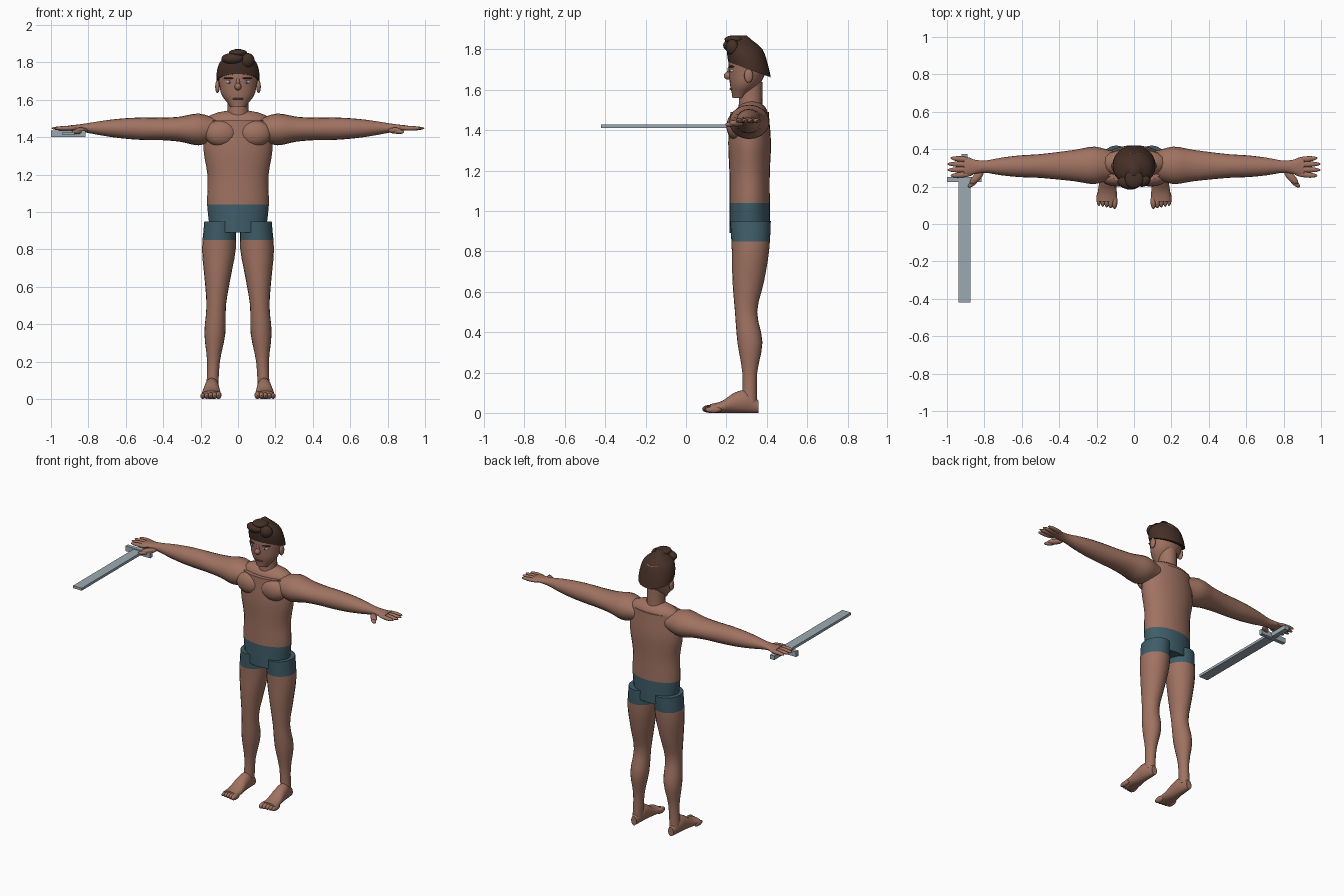
import bpy
import bmesh
import math
from mathutils import Vector, Matrix

if "Cube" in bpy.data.objects:
    bpy.data.objects.remove(bpy.data.objects["Cube"])


def material(name, *rgb):
    mat = bpy.data.materials.new(name)
    mat.use_nodes = True
    mat.diffuse_color = (*rgb, 1)
    shader = mat.node_tree.nodes["Principled BSDF"]
    shader.inputs["Base Color"].default_value = (*rgb, 1)
    return mat


skin = material("skin", .35, .17, .12)
cloth = material("teal_cloth", .05, .11, .14)
hair = material("dark_brown_hair", .06, .03, .02)
steel = material("steel", .33, .4, .45)
eye_white = material("eye_white", .7, .7, .7)
iris = material("iris", .05, .1, .2)
lip = material("lip", .2, .07, .05)
made = []


def finish(name, bm, side, materials, hem=None):
    """Mirror by side, colour faces above the hem differently, and add the object."""
    for vert in bm.verts:
        vert.co.x *= side
    bmesh.ops.recalc_face_normals(bm, faces=bm.faces[:])
    if hem is not None:
        for face in bm.faces:
            face.material_index = int(face.calc_center_median().z > hem)
    mesh = bpy.data.meshes.new(name)
    bm.to_mesh(mesh)
    bm.free()
    for mat in materials:
        mesh.materials.append(mat)
    part = bpy.data.objects.new(name, mesh)
    bpy.context.collection.objects.link(part)
    made.append(part)


def spline(values, t):
    """Catmull-Rom value at t along evenly spaced values."""
    last = len(values) - 1
    i = min(int(t), last - 1)
    f = t - i
    before, a, b, after = (values[max(0, min(last, i + k))] for k in (-1, 0, 1, 2))
    enter, leave = (b - before) / 2, (after - a) / 2
    bend = 3 * (b - a) - 2 * enter - leave
    twist = enter + leave - 2 * (b - a)
    return a + f * (enter + f * (bend + f * twist))


def loft(name, axis, start, end, widths, depths, materials,
         sway=None, side=1, hem=None, tilt=0, sides=20, steps=3):
    """Rounded sections, evenly spaced from start to end; sway moves them along the depth."""
    start, end = Vector(start), Vector(end)
    across, along = {"x": ("y", "z"), "y": ("x", "z"), "z": ("x", "y")}[axis]
    sway = sway or [0] * len(widths)
    count = (len(widths) - 1) * steps
    bm = bmesh.new()
    rings = []
    for i in range(count + 1):
        t = i / steps
        centre = start.lerp(end, i / count)
        width, depth, shift = (spline(values, t) for values in (widths, depths, sway))
        ring = []
        for k in range(sides):
            angle = math.tau * k / sides
            offset = depth * math.sin(angle)
            point = centre.copy()
            setattr(point, across, getattr(point, across) + width * math.cos(angle))
            setattr(point, along, getattr(point, along) + offset + shift)
            setattr(point, axis, getattr(point, axis) + tilt * (1 - i / count) * offset)
            ring.append(bm.verts.new(point))
        rings.append(ring)
    for lower, upper in zip(rings, rings[1:]):
        for k in range(sides):
            bm.faces.new((lower[k - 1], lower[k], upper[k], upper[k - 1]))
    bm.faces.new(rings[0])
    bm.faces.new(rings[-1])
    finish(name, bm, side, materials, hem)


def balls(name, mat, items, side=1):
    """Ellipsoids given as centre, radii and turn about the vertical."""
    bm = bmesh.new()
    for centre, radii, turn in items:
        place = Matrix.Translation(centre) @ Matrix.Rotation(turn, 4, "Z")
        bmesh.ops.create_uvsphere(bm, u_segments=16, v_segments=10, radius=1,
                                  matrix=place @ Matrix.Diagonal((*radii, 1)))
    finish(name, bm, side, [mat])


def box(name, mat, centre, size):
    bm = bmesh.new()
    place = Matrix.Translation(centre) @ Matrix.Diagonal((*size, 1))
    bmesh.ops.create_cube(bm, size=1, matrix=place)
    finish(name, bm, 1, [mat])


# Torso, with the upper part of the shorts
loft("torso", "z", (0, .315, .89), (0, .315, 1.49),
     widths=(.15, .165, .162, .185, .17), depths=(.1, .1, .1, .106, .095),
     materials=[cloth, skin], hem=1.04, sides=28)
balls("shoulder_slope", skin, [((0, .325, 1.48), (.18, .08, .065), 0)])
loft("neck", "z", (0, .32, 1.48), (0, .32, 1.64), (.06, .056, .056), (.06, .058, .058), [skin])

# Head and the parts on its centre line
loft("head", "z", (0, .265, 1.56), (0, .3, 1.8),
     widths=(.04, .085, .1, .105, .085), depths=(.035, .07, .09, .095, .08),
     sway=(0, .015, .02, .015, 0), materials=[skin], sides=24)
balls("nose", skin, [((0, .213, 1.67), (.018, .026, .02), 0),
                     ((0, .222, 1.69), (.012, .018, .035), 0)])
balls("mouth", lip, [((0, .225, 1.605), (.03, .01, .005), 0)])

# Hair cap with a slanted rim, and a swept quiff
loft("hair_cap", "z", (0, .315, 1.7), (0, .28, 1.87),
     widths=(.115, .112, .088, .015), depths=(.105, .1, .085, .02),
     materials=[hair], tilt=-.36, sides=24)
balls("hair_quiff", hair, [((-.03, .22, 1.82), (.06, .035, .03), -.2),
                           ((.05, .23, 1.81), (.04, .03, .04), .4),
                           ((0, .24, 1.85), (.05, .05, .02), .3)])

for label, side in (("left_", 1), ("right_", -1)):
    # Eye, eyebrow and ear
    balls(label + "eye", eye_white, [((.045, .23, 1.695), (.02, .012, .009), .2)], side)
    balls(label + "iris", iris, [((.045, .224, 1.695), (.007, .008, .008), 0)], side)
    balls(label + "eyebrow", hair, [((.05, .226, 1.715), (.03, .01, .005), .35)], side)
    balls(label + "ear", skin, [((.11, .31, 1.67), (.012, .022, .035), 0)], side)

    # Chest muscle
    balls(label + "chest", skin, [((.09, .25, 1.42), (.09, .05, .07), 0)], side)

    # Arm, running into the palm
    loft(label + "arm", "x", (.11, .315, 1.44), (.91, .305, 1.45),
         widths=(.075, .1, .085, .073, .063, .058, .047, .032, .05),
         depths=(.06, .085, .067, .06, .06, .054, .042, .025, .012),
         materials=[skin], side=side)

    # Fingers fan out and the middle ones reach furthest
    fingers = []
    for k in range(4):
        spread = k - 1.5
        reach = .08 - .008 * spread * spread
        fingers.append(((.92, .305 + .028 * spread, 1.447), (reach, .015, .012), .06 * spread))
    balls(label + "fingers", skin, fingers, side)
    balls(label + "thumb", skin, [((.84, .25, 1.435), (.05, .02, .016), -.8),
                                  ((.86, .22, 1.428), (.035, .014, .012), -.7)], side)

    # Leg, with the lower part of the shorts
    loft(label + "leg", "z", (.095, .32, .95), (.138, .315, .05),
         widths=(.085, .09, .07, .052, .056, .034, .032),
         depths=(.1, .092, .078, .055, .062, .037, .036),
         sway=(0, 0, -.01, -.02, 0, 0, 0),
         materials=[skin, cloth], hem=.85, side=side)

    # Foot resting on the ground, and toes shrinking outwards
    heights = (.03, .055, .05, .03, .022)
    loft(label + "foot", "y", (.138, .36, 0), (.144, .12, 0),
         widths=(.02, .036, .042, .05, .053), depths=heights, sway=heights,
         materials=[skin], side=side)
    toes = []
    for k in range(5):
        size = .02 - .001 * k
        toes.append(((.104 + .021 * k, .12 + .004 * k, size), (size * .8, .04, size), 0))
    balls(label + "toes", skin, toes, side)

# Sword held flat in the right hand
box("sword_blade", steel, (-.907, -.095, 1.42), (.065, .65, .017))
box("sword_guard", steel, (-.907, .238, 1.417), (.185, .025, .035))
box("sword_grip", steel, (-.907, .31, 1.42), (.032, .13, .028))

# Smooth shading with sharp edges kept
bpy.ops.object.select_all(action="DESELECT")
for part in made:
    part.select_set(True)
bpy.context.view_layer.objects.active = made[0]
bpy.ops.object.shade_smooth_by_angle(angle=math.radians(50))
